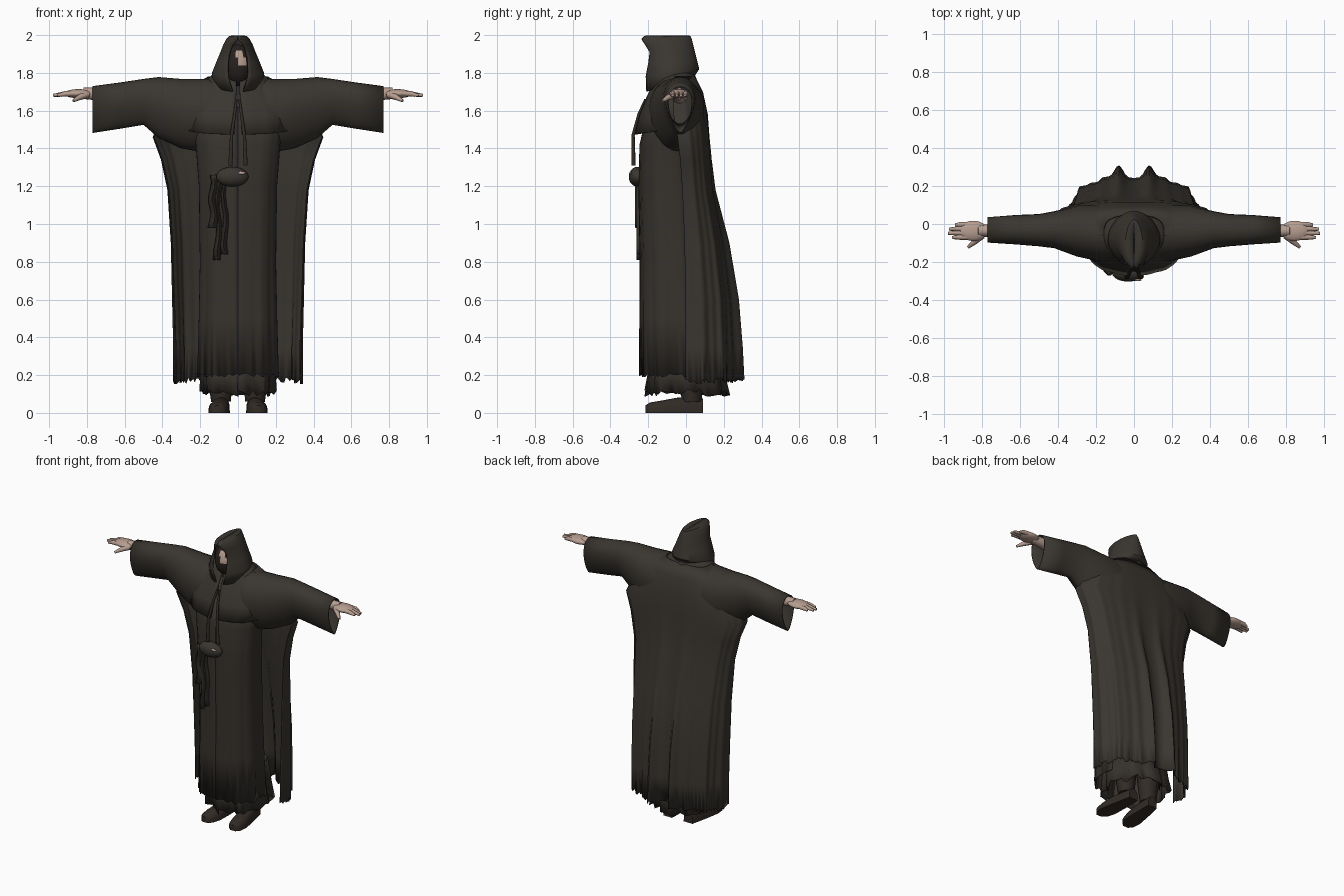
import bpy, bmesh, random
from math import sin, cos, pi, asin, radians, exp

random.seed(4)
if "Cube" in bpy.data.objects:
    bpy.data.objects.remove(bpy.data.objects["Cube"])


def material(name, r, g, b):
    m = bpy.data.materials.new(name)
    m.use_nodes = True
    m.diffuse_color = (r, g, b, 1)
    m.node_tree.nodes["Principled BSDF"].inputs["Base Color"].default_value = (r, g, b, 1)
    return m


CLOTH = material("dark cloth", 0.042, 0.036, 0.029)
ROBE = material("brown cloth", 0.038, 0.032, 0.026)
LEATHER = material("dark leather", 0.032, 0.024, 0.019)
SKIN = material("pale skin", 0.47, 0.34, 0.28)
SHADOW = material("face shadow", 0.02, 0.015, 0.012)


def finish(ob, mat, angle=50):
    ob.data.materials.append(mat)
    bpy.ops.object.select_all(action='DESELECT')
    ob.select_set(True)
    bpy.context.view_layer.objects.active = ob
    bpy.ops.object.shade_smooth_by_angle(angle=radians(angle))
    return ob


def loft(name, rings, mat, closed=False, caps=False, thick=0.0, angle=50):
    """Skin a list of point rings with quads."""
    bm = bmesh.new()
    rows = [[bm.verts.new(p) for p in ring] for ring in rings]
    n = len(rows[0])
    for a, b in zip(rows, rows[1:]):
        for i in range(n if closed else n - 1):
            j = (i + 1) % n
            bm.faces.new((a[i], a[j], b[j], b[i]))
    if caps:
        bm.faces.new(rows[0])
        bm.faces.new(rows[-1])
    bmesh.ops.recalc_face_normals(bm, faces=bm.faces)
    me = bpy.data.meshes.new(name)
    bm.to_mesh(me)
    bm.free()
    ob = bpy.data.objects.new(name, me)
    bpy.context.collection.objects.link(ob)
    finish(ob, mat, angle)
    if thick:
        mod = ob.modifiers.new("thickness", 'SOLIDIFY')
        mod.thickness = thick
    return ob


def wrap(z, half, front, back, n=2.0, start=0.0, segs=64, fold=0.0, count=9,
         tilt=0.0, ragged=0.0, pleat=0.0):
    """Horizontal superellipse from the front round the back, open by start."""
    def power(v):
        return abs(v) ** (2 / n) * (1 if v >= 0 else -1)
    pts = []
    for i in range(segs + 1):
        t = start + (2 * pi - 2 * start) * i / segs
        k = 1 + fold * cos(count * t) + fold * 0.5 * cos((2 * count + 3) * t)
        x = half * power(sin(t)) * k
        y = (front + back) / 2 - (back - front) / 2 * power(cos(t)) * k
        if y > 0:
            y += pleat * exp(-((abs(x) - 0.08) / 0.03) ** 2)
        pts.append((x, y, z - tilt * cos(t) + random.uniform(-ragged, ragged)))
    return pts


def tube(name, pts, radii, mat):
    cu = bpy.data.curves.new(name, 'CURVE')
    cu.dimensions = '3D'
    cu.bevel_depth = 1
    cu.bevel_resolution = 2
    cu.use_fill_caps = True
    sp = cu.splines.new('POLY')
    sp.points.add(len(pts) - 1)
    for p, co, r in zip(sp.points, pts, radii):
        p.co = (*co, 1)
        p.radius = r
    ob = bpy.data.objects.new(name, cu)
    bpy.context.collection.objects.link(ob)
    cu.materials.append(mat)


def ball(name, loc, size, mat):
    bpy.ops.mesh.primitive_uv_sphere_add(segments=32, ring_count=24, location=loc)
    ob = bpy.context.object
    ob.name = name
    ob.scale = size
    return finish(ob, mat)


# Long outer cloak, open at the front, with two deep pleats down the back
cloak = [(1.78, 0.16, -0.14, 0.05, 0, 0), (1.70, 0.30, -0.19, 0.09, 0, 0),
         (1.58, 0.40, -0.2, 0.116, 0.005, 0), (1.46, 0.45, -0.17, 0.125, 0.01, 0),
         (1.34, 0.405, -0.15, 0.132, 0.012, 0.005), (1.18, 0.37, -0.14, 0.145, 0.015, 0.012),
         (0.9, 0.352, -0.16, 0.2, 0.015, 0.03), (0.6, 0.343, -0.18, 0.238, 0.02, 0.042),
         (0.35, 0.335, -0.19, 0.25, 0.025, 0.05), (0.165, 0.335, -0.19, 0.25, 0.03, 0.058)]
loft("cloak", [wrap(z, h, f, b, 2.7, 1.49, 96, fd, 11, 0.01 if z < 0.2 else 0,
                    0.016 if z < 0.2 else 0, pl) for z, h, f, b, fd, pl in cloak],
     CLOTH, thick=0.006)

# Inner robe hanging in front
robe = [(1.62, 0.25, -0.2, 0.05, 0), (1.42, 0.225, -0.245, 0.05, 0.005),
        (1.2, 0.208, -0.25, 0.07, 0.01), (0.8, 0.203, -0.242, 0.09, 0.012),
        (0.5, 0.208, -0.242, 0.1, 0.02), (0.2, 0.215, -0.24, 0.11, 0.035)]
loft("inner_robe", [wrap(z, h, f, b, 2.4, 0, 72, fd, 10, 0, 0.012 if z < 0.3 else 0)
                    for z, h, f, b, fd in robe], ROBE, thick=0.005)

# Tattered underskirt
under = [(0.4, 0.18, -0.17, 0.17, 0.02), (0.2, 0.19, -0.19, 0.2, 0.05),
         (0.105, 0.19, -0.195, 0.22, 0.08)]
loft("underskirt", [wrap(z, h, f, b, 2.4, 0, 48, fd, 8, 0, 0.02 if z < 0.15 else 0)
                    for z, h, f, b, fd in under], ROBE, thick=0.005)

# Shoulder mantle, split at the throat
mantle = [(1.84, 0.08, -0.12, 0.03, 0.05, 0), (1.77, 0.16, -0.16, 0.055, 0.04, 0),
          (1.68, 0.25, -0.205, 0.08, 0.04, 0.005), (1.58, 0.28, -0.245, 0.09, 0.05, 0.01),
          (1.5, 0.278, -0.274, 0.09, 0.07, 0.015)]
loft("shoulder_mantle", [wrap(z, h, f, b, 2.0, s, 64, fd, 9, 0.025 if z < 1.55 else 0)
                         for z, h, f, b, s, fd in mantle], CLOTH, thick=0.006)

# Hood with a pointed face opening
hood = [(1.745, 0.138, -0.215, 0.05, 0.03, 0.045), (1.80, 0.138, -0.23, 0.07, 0.055, 0.02),
        (1.86, 0.114, -0.222, 0.06, 0.056, 0), (1.91, 0.093, -0.215, 0.048, 0.046, 0),
        (1.95, 0.078, -0.232, 0.038, 0.03, 0), (1.98, 0.062, -0.238, 0.03, 0.006, 0),
        (1.996, 0.045, -0.22, 0.024, 0.002, 0), (1.999, 0.002, -0.2, 0, 0.0001, 0)]
loft("hood", [wrap(z, h, f, b, 1.8, asin((g / h) ** 0.9), 40, 0, 1, tl)
              for z, h, f, b, g, tl in hood], CLOTH, thick=0.01, angle=40)

# Shadowed face with one pale cheek
face = ball("face", (0, -0.115, 1.84), (0.08, 0.085, 0.11), SHADOW)
face.data.materials.append(SKIN)
for p in face.data.polygons:
    c = p.center
    if c.y < -0.5 and abs(c.x - 0.32 + 0.42 * c.z) < 0.26 and 0.05 < c.z < 0.75:
        p.material_index = 1


def sleeve_ring(s, x, top, bottom, front, back):
    """Oval at the shoulder, teardrop pointed at the bottom by the cuff."""
    taper = min(0.35, x * 0.45)
    pts = []
    for i in range(28):
        t = 2 * pi * i / 28
        width = 1 - 0.25 * taper + taper * cos(t)
        y = (front + back) / 2 + (back - front) / 2 * sin(t) * width
        pts.append((s * x, y, (top + bottom) / 2 + (top - bottom) / 2 * cos(t)))
    return pts


sleeve = [(0.02, 1.8, 1.38, -0.2, 0.08), (0.18, 1.768, 1.38, -0.2, 0.103),
          (0.3, 1.768, 1.4, -0.175, 0.1), (0.42, 1.778, 1.455, -0.13, 0.07),
          (0.5, 1.768, 1.525, -0.12, 0.055), (0.62, 1.75, 1.505, -0.11, 0.05),
          (0.77, 1.73, 1.482, -0.1, 0.038)]
shoe = [(-0.215, 0.02, 0.04), (-0.19, 0.045, 0.055), (-0.13, 0.056, 0.065),
        (-0.05, 0.05, 0.08), (0.03, 0.042, 0.085), (0.09, 0.034, 0.075)]

for s, side in ((1, "left"), (-1, "right")):
    # Wide hanging sleeve
    loft(side + "_sleeve", [sleeve_ring(s, *r) for r in sleeve], CLOTH, closed=True, thick=0.006)

    # Forearm, flat palm, fingers held together and thumb
    tube(side + "_forearm", [(s * 0.55, -0.035, 1.68), (s * 0.82, -0.035, 1.692)],
         (0.045, 0.03), SKIN)
    ball(side + "_palm", (s * 0.845, -0.036, 1.69), (0.075, 0.053, 0.024), SKIN)
    for k, reach in enumerate((0.955, 0.978, 0.972, 0.94)):
        y = -0.069 + 0.022 * k
        tube(f"{side}_finger_{k + 1}",
             [(s * 0.85, y, 1.692), (s * 0.915, y, 1.689), (s * reach, y - 0.002, 1.681)],
             (0.015, 0.014, 0.008), SKIN)
    tube(side + "_thumb", [(s * 0.8, -0.06, 1.685), (s * 0.84, -0.095, 1.67),
                           (s * 0.872, -0.122, 1.652)], (0.02, 0.015, 0.008), SKIN)

    # Trouser leg and shoe
    tube(side + "_leg", [(s * 0.09, 0.03, 0.06), (s * 0.095, 0.03, 0.25), (s * 0.1, 0, 0.5)],
         (0.052, 0.075, 0.08), LEATHER)
    rings = []
    for y, w, h in shoe:
        cx = s * (0.088 - 0.1 * y)
        rings.append([(cx + w * cos(pi * i / 10), y, h * sin(pi * i / 10) ** 0.6)
                      for i in range(11)])
    loft(side + "_shoe", rings, LEATHER, closed=True, caps=True)

    # Throat cord
    tube(side + "_cord", [(s * 0.008, -0.215, 1.66), (s * 0.018, -0.25, 1.58),
                          (s * 0.034, -0.28, 1.47), (s * 0.04, -0.278, 1.31)],
         (0.006, 0.008, 0.009, 0.012), LEATHER)

# Belt pouch with a small pale clasp
ball("belt_pouch", (-0.03, -0.258, 1.25), (0.085, 0.045, 0.052), CLOTH)
ball("pouch_clasp", (0.02, -0.294, 1.27), (0.02, 0.006, 0.008), SKIN)

# Hanging belt ends
for k, (x, low) in enumerate(((-0.13, 0.98), (-0.105, 0.81), (-0.07, 0.84))):
    rows = []
    for i in range(9):
        z = 1.26 + (low - 1.26) * i / 8
        cx = x + 0.008 * sin(i * 1.3 + k)
        w = 0.012 + 0.008 * i / 8
        rows.append([(cx - w, -0.24, z), (cx, -0.262, z), (cx + w, -0.24, z)])
    loft(f"belt_end_{k + 1}", rows, ROBE, thick=0.008)
